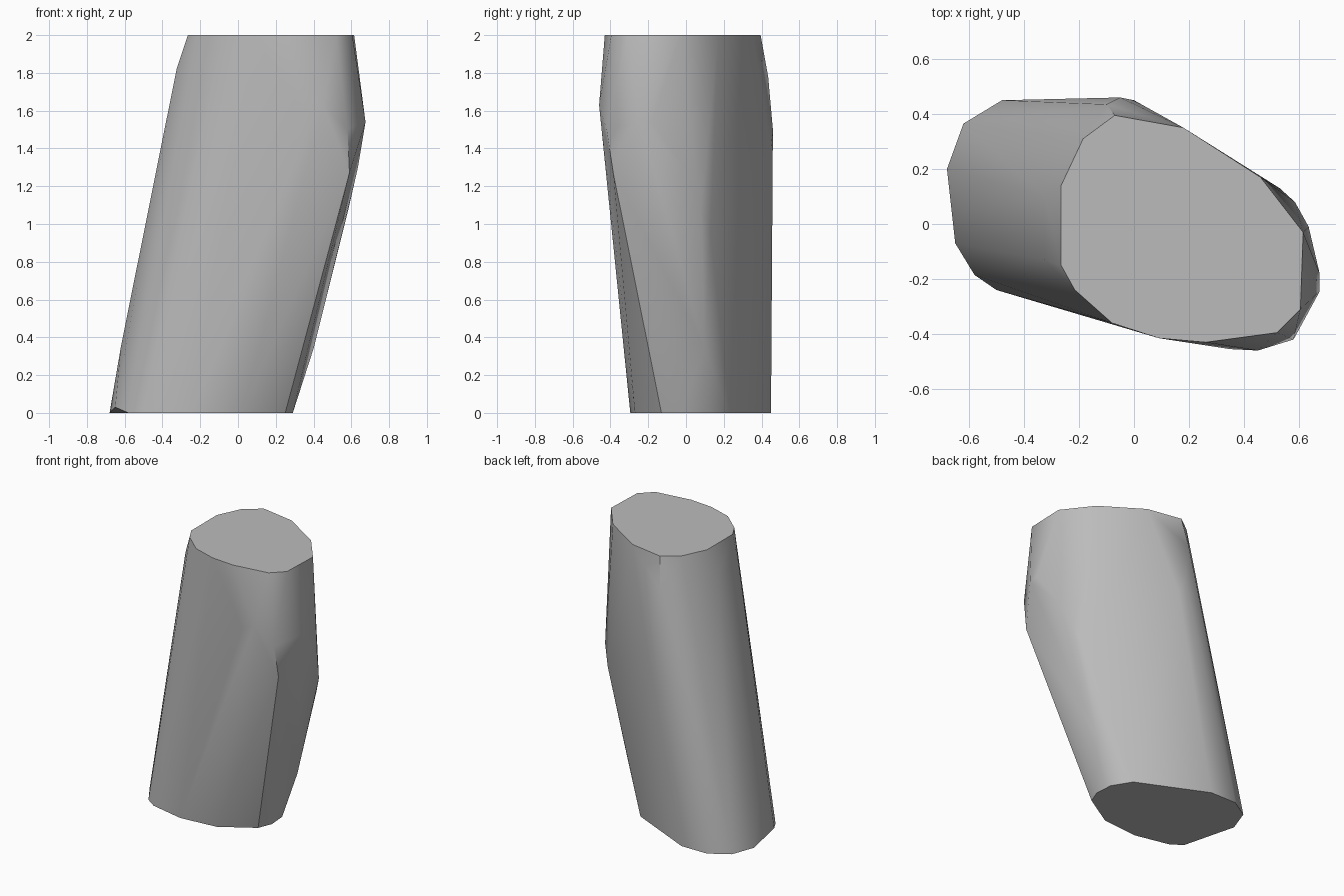
import bpy, bmesh, math

cube = bpy.data.objects.get("Cube")
if cube:
    bpy.data.objects.remove(cube, do_unlink=True)

# Plain grey material
grey = bpy.data.materials.new("plain_grey")
grey.use_nodes = True
colour = (0.5, 0.5, 0.5, 1)
grey.diffuse_color = colour
grey.node_tree.nodes["Principled BSDF"].inputs["Base Color"].default_value = colour

# Outline of the flat base
base = [(.20, .23), (.28, .1), (.29, -.03), (.25, -.13), (.02, -.27), (-.25, -.295),
        (-.5, -.24), (-.58, -.185), (-.68, .2), (-.62, .365), (-.48, .45), (-.28, .45)]
# Outline of the flat top
top = [(-.265, .14), (-.185, .31), (-.07, .395), (.18, .35), (.46, .17), (.615, -.03),
       (.605, -.31), (.52, -.395), (.26, -.43), (.09, -.415), (-.08, -.36),
       (-.215, -.24), (-.265, -.15)]
# Bulges along the side wall: right, front, left, back
bulges = [(.4, .1, .34), (.53, .13, .95), (.585, .08, 1.08), (.635, -.01, 1.3),
          (.675, -.18, 1.54), (.675, -.245, 1.54), (.59, -.385, 1.27), (.58, -.42, 1.5),
          (.45, -.46, 1.63), (.35, -.455, 1.58),
          (-.65, -.07, .03), (-.62, .05, .35), (-.325, -.13, 1.82), (-.325, .1, 1.82),
          (-.05, .46, 1.5), (0, .45, 1.4), (-.1, .435, 1.78)]

# Skin the outlines and bulges into one faceted stump
bm = bmesh.new()
for x, y in base:
    bm.verts.new((x, y, 0))
for x, y in top:
    bm.verts.new((x, y, 2))
for p in bulges:
    bm.verts.new(p)
hull = bmesh.ops.convex_hull(bm, input=bm.verts[:])
loose = {v for v in hull["geom_interior"] + hull["geom_unused"]
         if isinstance(v, bmesh.types.BMVert)}
bmesh.ops.delete(bm, geom=list(loose), context='VERTS')
bmesh.ops.dissolve_limit(bm, angle_limit=math.radians(0.5),
                         verts=bm.verts[:], edges=bm.edges[:])
bmesh.ops.recalc_face_normals(bm, faces=bm.faces[:])

mesh = bpy.data.meshes.new("leaning_stump")
bm.to_mesh(mesh)
bm.free()
stump = bpy.data.objects.new("leaning_stump", mesh)
bpy.context.collection.objects.link(stump)
mesh.materials.append(grey)

# Soft side wall with crisp rims
bpy.ops.object.select_all(action='DESELECT')
stump.select_set(True)
bpy.context.view_layer.objects.active = stump
bpy.ops.object.shade_smooth_by_angle(angle=math.radians(35))
